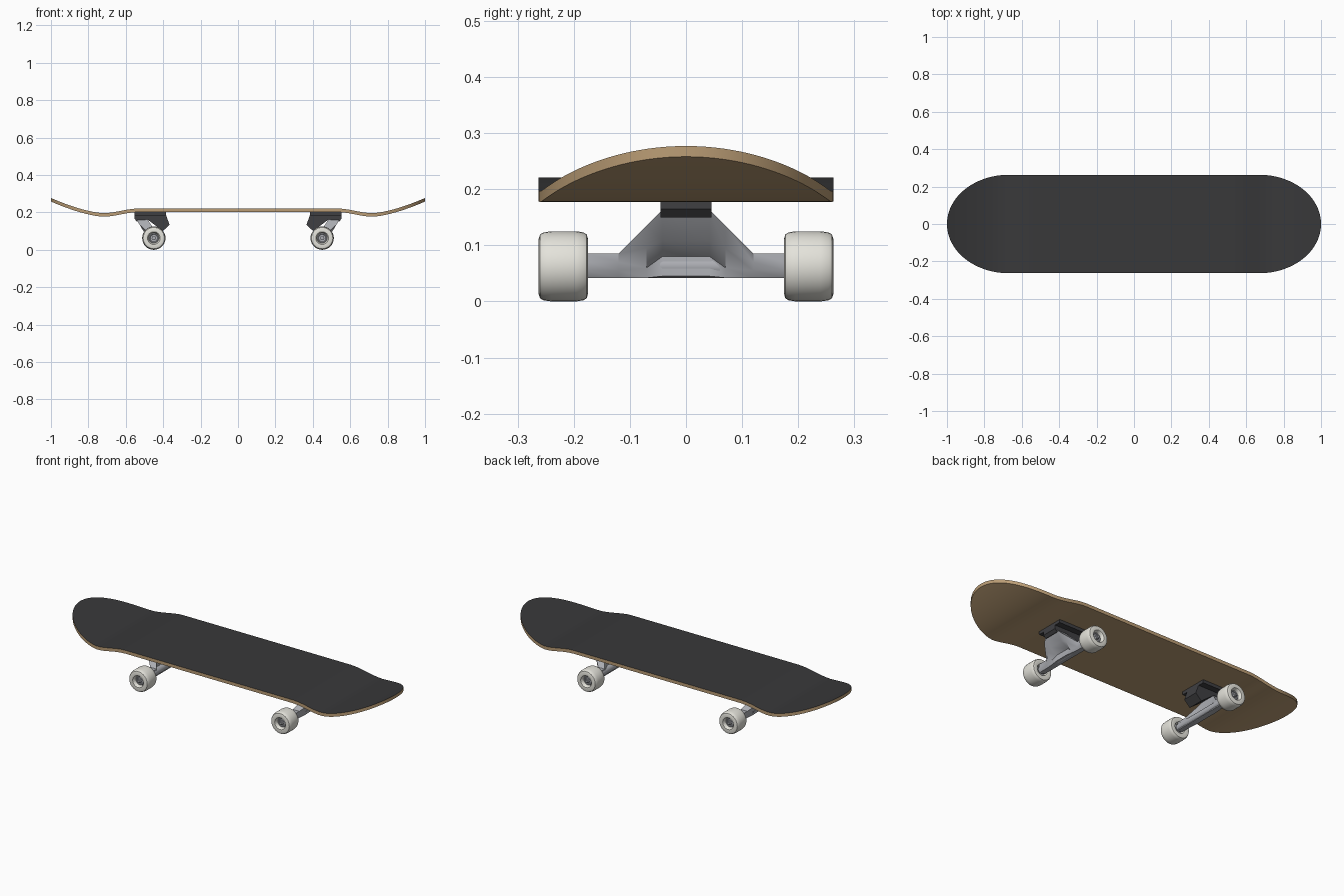
import bpy, bmesh, math

if "Cube" in bpy.data.objects:
    bpy.data.objects.remove(bpy.data.objects["Cube"])


def material(name, rgb):
    m = bpy.data.materials.new(name)
    m.diffuse_color = (*rgb, 1)
    m.use_nodes = True
    m.node_tree.nodes["Principled BSDF"].inputs["Base Color"].default_value = m.diffuse_color
    return m


WOOD = material("wood", (0.50, 0.34, 0.18))
GRIP = material("grip", (0.04, 0.04, 0.042))
METAL = material("metal", (0.42, 0.43, 0.46))
BLACK = material("black_metal", (0.05, 0.05, 0.055))
URETHANE = material("urethane", (0.78, 0.77, 0.71))


def finish(name, bm, mats, mirror=(False, False), angle=35):
    bmesh.ops.remove_doubles(bm, verts=bm.verts, dist=1e-5)
    bmesh.ops.recalc_face_normals(bm, faces=bm.faces)
    me = bpy.data.meshes.new(name)
    bm.to_mesh(me)
    bm.free()
    ob = bpy.data.objects.new(name, me)
    bpy.context.collection.objects.link(ob)
    for m in mats:
        me.materials.append(m)
    bpy.ops.object.select_all(action='DESELECT')
    ob.select_set(True)
    bpy.context.view_layer.objects.active = ob
    bpy.ops.object.shade_smooth_by_angle(angle=math.radians(angle))
    if any(mirror):
        mod = ob.modifiers.new("mirror", 'MIRROR')
        mod.use_axis = (mirror[0], mirror[1], False)
        mod.use_mirror_merge = False
    return ob


def loft(bm, rings, caps=True):
    vs = [[bm.verts.new(p) for p in r] for r in rings]
    n = len(vs[0])
    for a, b in zip(vs, vs[1:]):
        for i in range(n):
            j = (i + 1) % n
            bm.faces.new((a[i], a[j], b[j], b[i]))
    if caps:
        bm.faces.new(vs[0])
        bm.faces.new(vs[-1])
    return vs


def prism(name, outline, half, mat):
    bm = bmesh.new()
    loft(bm, [[(x, y, z) for x, z in outline] for y in (-half, half)])
    return finish(name, bm, [mat], (True, False))


def lathe(name, profile, mat, steps=32, mirror=(True, True), caps=False):
    # profile of (radius, y) turned about the axle line
    bm = bmesh.new()
    loft(bm, [[(AX + r * math.cos(2 * math.pi * k / steps), y,
                AZ + r * math.sin(2 * math.pi * k / steps)) for k in range(steps)]
              for r, y in profile], caps)
    return finish(name, bm, [mat], mirror)


AX, AZ = 0.45, 0.0625       # axle position


# deck: lengthwise kick profile and rounded outline
def deck_z(x):
    x = abs(x)
    if x < 0.53:
        return 0.221
    if x < 0.72:
        t = (x - 0.53) / 0.19
        return 0.221 - 0.025 * t * t * (3 - 2 * t)
    return 0.196 + 0.081 * ((x - 0.72) / 0.28) ** 1.5


half = [(x, 0.263) for x in (0.25, 0.53, 0.56, 0.59, 0.62, 0.645)]
for k in range(25):
    t = math.pi / 2 * k / 24
    half.append((0.67 + 0.33 * math.sin(t), max(0.263 * math.cos(t), 0.0005)))
stations = [(-x, w) for x, w in reversed(half)] + half
bm = bmesh.new()
rings = []
for x, w in stations:
    z = deck_z(x)
    rings.append([(x, -w, z), (x, w, z), (x, w, z - 0.019), (x, -w, z - 0.019)])
loft(bm, rings)
deck = finish("deck", bm, [WOOD, GRIP], angle=40)
for p in deck.data.polygons:
    if p.normal.z > 0.5:
        p.material_index = 1

# truck base: mounting plate and the angled pivot block
prism("base_plate", [(0.553, 0.205), (0.553, 0.184), (0.385, 0.184), (0.385, 0.205)], 0.08, BLACK)
prism("pivot_block", [(0.553, 0.2), (0.553, 0.165), (0.54, 0.15), (0.485, 0.163),
                      (0.402, 0.10), (0.366, 0.134), (0.39, 0.2)], 0.045, BLACK)

# hanger: six-point sections across the width, hollowed on the outer face
bar = [(0.472, 0.085), (0.473, 0.07), (0.473, 0.055), (0.465, 0.042), (0.436, 0.042), (0.432, 0.085)]
mid = [(0.527, 0.135), (0.502, 0.095), (0.476, 0.06), (0.470, 0.042), (0.436, 0.042), (0.466, 0.135)]
top = [(0.543, 0.163), (0.509, 0.108), (0.468, 0.080), (0.472, 0.045), (0.436, 0.042), (0.483, 0.163)]
side = [(0.175, bar), (0.12, bar), (0.07, mid), (0.042, top)]
sections = [(-y, s) for y, s in side] + side[::-1]
bm = bmesh.new()
loft(bm, [[(x, y, z) for x, z in s] for y, s in sections])
finish("hanger", bm, [METAL], (True, False))

# axle
lathe("axle", [(0.021, -0.185), (0.021, 0.185)], METAL, 20, (True, False), True)

# wheels with a recessed hub on both faces
R = 0.0625
lathe("wheel", [(0.026, 0.195), (0.032, 0.178), (0.050, 0.175), (0.057, 0.177), (0.0605, 0.183),
                (R, 0.195), (R, 0.240), (0.0605, 0.254), (0.057, 0.260), (0.048, 0.263),
                (0.034, 0.262), (0.030, 0.256), (0.026, 0.240), (0.026, 0.195)], URETHANE)
lathe("bearing", [(0.027, 0.198), (0.027, 0.243), (0.023, 0.245), (0.019, 0.242), (0.014, 0.242)],
      METAL, 24, caps=True)
lathe("axle_nut", [(0.012, 0.24), (0.012, 0.254), (0.007, 0.256), (0.007, 0.260)],
      METAL, 6, caps=True)
